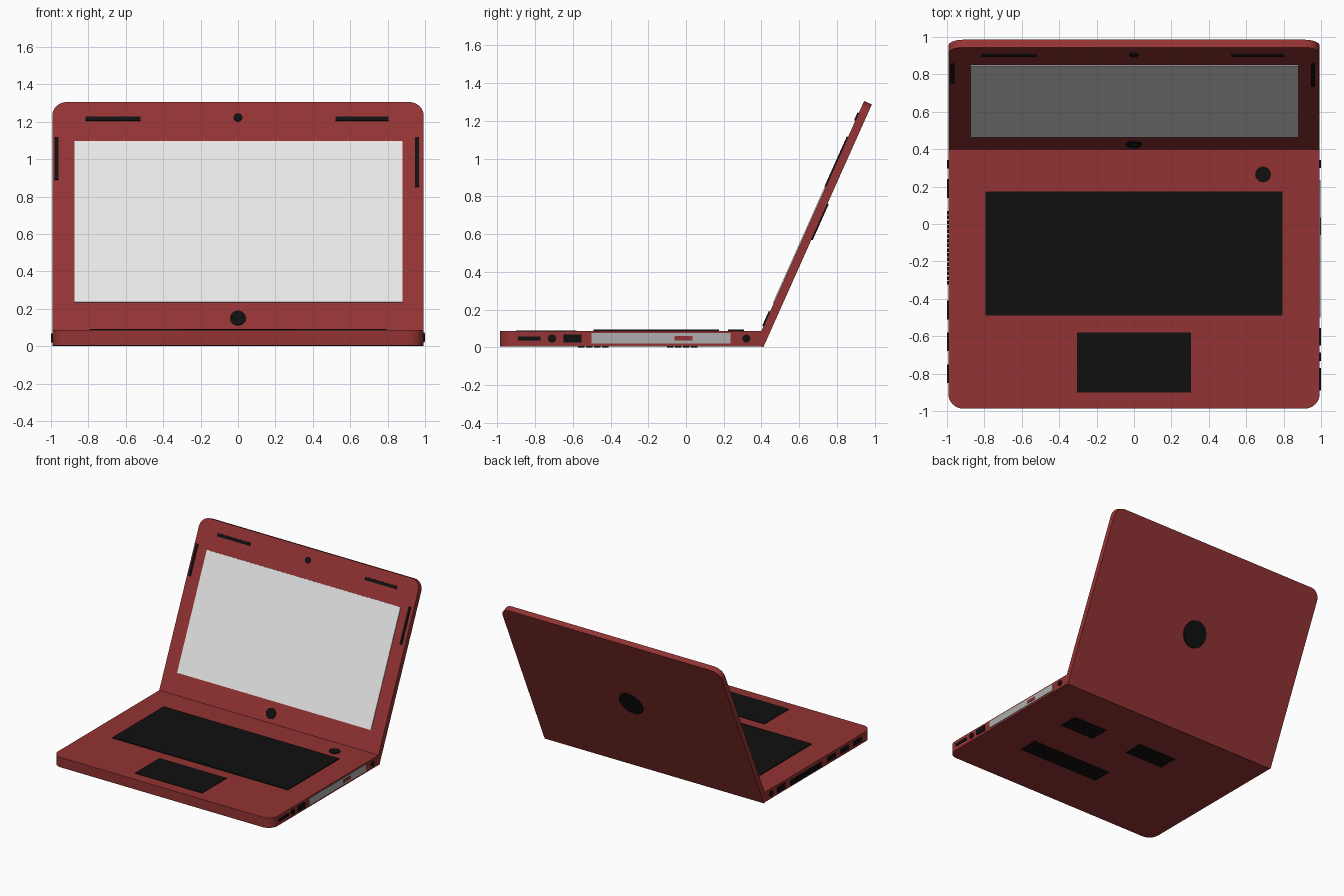
import bpy
import bmesh
from math import sin, cos, pi, radians
from mathutils import Matrix, Vector

cube = bpy.data.objects.get("Cube")
if cube:
    bpy.data.objects.remove(cube, do_unlink=True)


def material(name, rgb):
    m = bpy.data.materials.new(name)
    m.use_nodes = True
    m.diffuse_color = (*rgb, 1)
    m.node_tree.nodes["Principled BSDF"].inputs["Base Color"].default_value = (*rgb, 1)
    return m


RED = material("dark_red_shell", (0.295, 0.033, 0.033))
BLACK = material("black_plastic", (0.005, 0.005, 0.005))
SCREEN = material("pale_grey_screen", (0.8, 0.8, 0.8))
GREY = material("grey_metal", (0.42, 0.42, 0.42))


def frame(origin, u, v):
    """Flat working plane: u across, v up, and the outward normal."""
    u, v = Vector(u).normalized(), Vector(v).normalized()
    m = Matrix((u, v, u.cross(v))).transposed().to_4x4()
    m.translation = origin
    return m


def prism(name, plane, outlines, low, high, mat, smooth=False):
    """Extrude counter-clockwise outlines from low to high along the normal."""
    bm = bmesh.new()
    for pts in outlines:
        bottom = [bm.verts.new(plane @ Vector((u, v, low))) for u, v in pts]
        top = [bm.verts.new(plane @ Vector((u, v, high))) for u, v in pts]
        bm.faces.new(top)
        bm.faces.new(bottom[::-1])
        for i in range(len(pts)):
            j = (i + 1) % len(pts)
            bm.faces.new((bottom[i], bottom[j], top[j], top[i]))
    mesh = bpy.data.meshes.new(name)
    bm.to_mesh(mesh)
    bm.free()
    mesh.materials.append(mat)
    obj = bpy.data.objects.new(name, mesh)
    bpy.context.collection.objects.link(obj)
    if smooth:
        bpy.ops.object.select_all(action='DESELECT')
        obj.select_set(True)
        bpy.context.view_layer.objects.active = obj
        bpy.ops.object.shade_smooth_by_angle(angle=radians(30))
    return obj


def rect(u0, u1, v0, v1):
    return [(u0, v0), (u1, v0), (u1, v1), (u0, v1)]


def circle(u, v, r, sides=32):
    return [(u + r * cos(2 * pi * i / sides), v + r * sin(2 * pi * i / sides))
            for i in range(sides)]


def rounded_end(half, v0, v1, r, steps=8):
    """Rectangle whose two corners at the v1 end are rounded."""
    arc = [(half - r + r * cos(pi / 2 * i / steps), v1 - r + r * sin(pi / 2 * i / steps))
           for i in range(steps + 1)]
    return [(-half, v0), (half, v0)] + arc + [(-u, v) for u, v in reversed(arc)]


def plate(name, plane, outline, mat=BLACK, depth=0.007):
    return prism(name, plane, [outline], -0.002, depth, mat)


def grid(u0, u1, v0, v1, cols, rows, fill):
    du, dv = (u1 - u0) / cols, (v1 - v0) / rows
    return [rect(u0 + i * du, u0 + (i + fill) * du, v0 + j * dv, v0 + (j + fill) * dv)
            for i in range(cols) for j in range(rows)]


HALF, FLOOR, DECK, HINGE = 0.993, 0.005, 0.086, 0.41
THICK, LENGTH = 0.045, 1.41
SLOPE = Vector((0, 0.408, 0.913)).normalized()

# Working planes
deck = frame((0, 0, DECK), (1, 0, 0), (0, 1, 0))
under = frame((0, 0, FLOOR), (1, 0, 0), (0, -1, 0))
left_side = frame((HALF, 0, 0), (0, 1, 0), (0, 0, 1))
right_side = frame((-HALF, 0, 0), (0, -1, 0), (0, 0, 1))
lid_back = frame((0, HINGE, 0), (-1, 0, 0), SLOPE)
lid_front = frame((0, HINGE, 0), (1, 0, 0), SLOPE) @ Matrix.Translation((0, 0, THICK))


def lid_v(z):
    """Distance up the lid's front face for a given height."""
    return (z - lid_front.translation.z) / SLOPE.z


def lid_rect(u0, u1, z0, z1):
    return rect(u0, u1, lid_v(z0), lid_v(z1))


# Shell
prism("base", under, [rounded_end(HALF, -HINGE, 0.987, 0.08)],
      FLOOR - DECK, 0, RED, True)
prism("lid", lid_front, [rounded_end(HALF, 0, LENGTH, 0.08)], -THICK, 0, RED, True)

# Deck fittings
plate("keyboard", deck, rect(-0.795, 0.795, -0.49, 0.175))
plate("touchpad", deck, rect(-0.305, 0.305, -0.90, -0.58), depth=0.004)
plate("power_button", deck, circle(0.69, 0.265, 0.042))

# Lid fittings
plate("screen", lid_front, lid_rect(-0.875, 0.88, 0.235, 1.095), SCREEN, 0.005)
plate("webcam", lid_front, circle(0, lid_v(1.222), 0.023))
plate("lid_button", lid_front, circle(0, lid_v(0.15), 0.042))
plate("top_slot_right", lid_front, lid_rect(-0.815, -0.52, 1.203, 1.225))
plate("top_slot_left", lid_front, lid_rect(0.52, 0.805, 1.203, 1.225))
plate("side_slot_right", lid_front, lid_rect(-0.98, -0.96, 0.89, 1.115))
plate("side_slot_left", lid_front, lid_rect(0.947, 0.967, 0.85, 1.115))
plate("back_badge", lid_back, circle(0, 0.73, 0.105))

# Left side: disc drive and ports
plate("disc_drive", left_side, rect(-0.5, 0.235, 0.02, 0.075), GREY, 0.004)
plate("drive_button", left_side, rect(-0.06, 0.035, 0.035, 0.06), RED)
plate("card_slot", left_side, rect(-0.89, -0.77, 0.036, 0.056))
plate("audio_socket", left_side, circle(-0.71, 0.046, 0.022))
plate("wide_port", left_side, rect(-0.65, -0.555, 0.025, 0.068))
plate("round_socket", left_side, circle(0.32, 0.046, 0.021))

# Right side: vent and ports (u runs towards the front)
plate("power_socket", right_side, circle(-0.32, 0.046, 0.022))
plate("network_port", right_side, rect(-0.24, -0.14, 0.024, 0.068))
prism("side_vent", right_side, grid(-0.07, 0.33, 0.02, 0.072, 16, 1, 0.75),
      -0.002, 0.007, BLACK)
for i, u in enumerate((0.46, 0.63, 0.8)):
    plate(f"side_port_{i + 1}", right_side, rect(u - 0.05, u + 0.05, 0.028, 0.064))

# Underside vents
for name, u0, u1, v0, v1, cols in (("left_vent", 0.32, 0.635, -0.06, 0.11, 10),
                                   ("right_vent", -0.35, 0.0, -0.06, 0.11, 11),
                                   ("front_vent", -0.1, 0.635, 0.41, 0.58, 23)):
    prism(name, under, grid(u0, u1, v0, v1, cols, 4, 0.8), -0.002, 0.005, BLACK)
